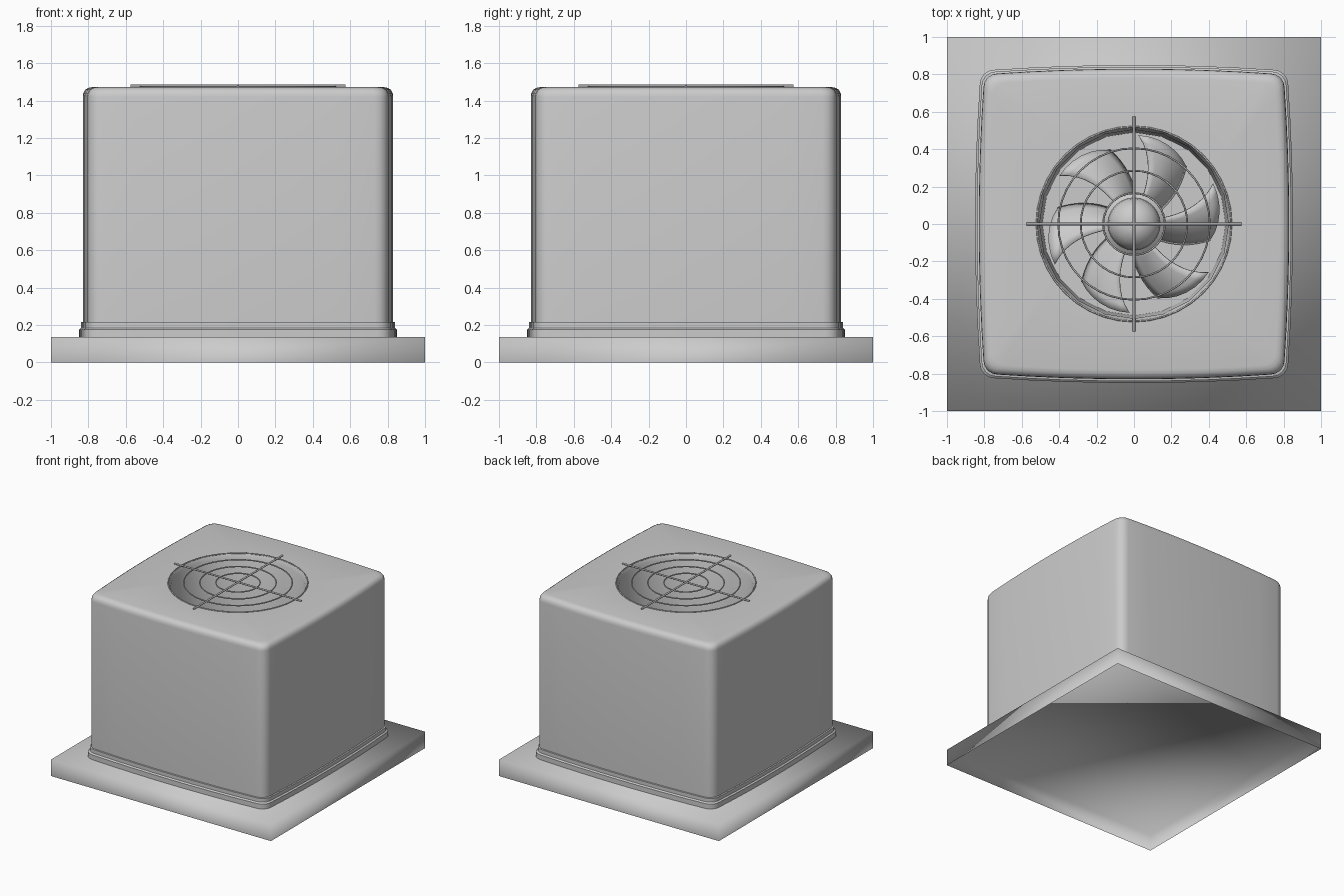
import bpy, bmesh
from math import sin, cos, pi, radians
from mathutils import Matrix

if "Cube" in bpy.data.objects:
    bpy.data.objects.remove(bpy.data.objects["Cube"])


def finish(name, bm, angle=35, recalc=True):
    if recalc:
        bmesh.ops.recalc_face_normals(bm, faces=bm.faces)
    me = bpy.data.meshes.new(name)
    bm.to_mesh(me)
    bm.free()
    for p in me.polygons:
        p.use_smooth = True
    if angle:
        me.set_sharp_from_angle(angle=radians(angle))
    ob = bpy.data.objects.new(name, me)
    bpy.context.collection.objects.link(ob)
    return ob


def loft(bm, rings):
    """Skin a list of closed point rings, returning the vertex rings."""
    vs = [[bm.verts.new(p) for p in r] for r in rings]
    for a, b in zip(vs, vs[1:]):
        n = len(a)
        for i in range(n):
            bm.faces.new((a[i], a[(i + 1) % n], b[(i + 1) % n], b[i]))
    return vs


def circle(r, z, n, phase=0):
    return [(r * cos(2 * pi * i / n + phase), r * sin(2 * pi * i / n + phase), z) for i in range(n)]


def cushion(half, z):
    """Square outline with bowed sides and rounded corners."""
    quarter = [(0.83 - 0.025 * (t / 0.73) ** 2, t) for t in (-0.73, -0.55, -0.37, -0.18, 0, 0.18, 0.37, 0.55, 0.73)]
    quarter += [(0.73 + 0.075 * cos(a), 0.73 + 0.075 * sin(a)) for a in (radians(22), radians(45), radians(68))]
    pts, s = [], half / 0.83
    for k in range(4):
        c, d = (1, 0, -1, 0)[k], (0, 1, 0, -1)[k]
        pts += [(s * (x * c - y * d), s * (x * d + y * c), z) for x, y in quarter]
    return pts


# Base plate: shallow tray, open underneath, softly shaded
bm = bmesh.new()
lower = [(-1, -1, 0), (1, -1, 0), (1, 1, 0), (-1, 1, 0)]
rings = loft(bm, [lower, [(x, y, 0.135) for x, y, z in lower]])
bm.faces.new(rings[1])
finish("base_plate", bm, angle=None, recalc=False)

# Housing: stepped skirt, tall walls, rounded shoulder, round opening
N = 20
bm = bmesh.new()
profile = [(0.85, 0.135), (0.85, 0.175), (0.84, 0.185), (0.84, 0.215), (0.83, 0.217), (0.83, 1.42),
           (0.827, 1.44), (0.817, 1.458), (0.80, 1.468), (0.78, 1.472)]
rings = loft(bm, [cushion(h, z) for h, z in profile])
hole = [bm.verts.new(p) for p in circle(0.52, 1.472, N)]
inner = [bm.edges.new((hole[i], hole[(i + 1) % N])) for i in range(N)]
top = rings[-1]
outer = [bm.edges.get((top[i], top[(i + 1) % len(top)])) for i in range(len(top))]
bmesh.ops.bridge_loops(bm, edges=outer + inner)
finish("housing", bm)

# Duct: deep cup below the opening
bm = bmesh.new()
rings = loft(bm, [circle(r, z, N) for r, z in ((0.52, 1.472), (0.505, 1.44), (0.49, 0.70))])
bm.faces.new(rings[-1])
bmesh.ops.recalc_face_normals(bm, faces=bm.faces)
bmesh.ops.reverse_faces(bm, faces=bm.faces)
finish("fan_duct", bm, recalc=False)

# Hub with domed cap
bm = bmesh.new()
hub = [(0.16, 0.70), (0.165, 0.88), (0.14, 0.90)]
rings = loft(bm, [circle(r, z, 12) for r, z in hub])
bm.faces.new(rings[-1])
finish("fan_hub", bm)
bm = bmesh.new()
rings = loft(bm, [circle(0.14 * cos(a * pi / 12), 0.90 + 0.12 * sin(a * pi / 12), 24) for a in range(6)])
bm.faces.new(rings[-1])
finish("hub_cap", bm, angle=60)

# Six swept, pitched blades
bm = bmesh.new()
S, T = 8, 6
for k in range(6):
    grid = []
    for i in range(S + 1):
        s = i / S
        row = []
        for j in range(T + 1):
            t = j / T
            r = 0.14 + s * (0.335 - 0.06 * t ** 2)
            lead = 72 + 15 * s ** 2
            trail = 26 + 22 * s
            a = radians(lead + (trail - lead) * t - 60 * k)
            z = 0.80 + (0.5 - t) * 0.15 + 0.03 * sin(pi * t)
            row.append(bm.verts.new((r * cos(a), r * sin(a), z)))
        grid.append(row)
    for i in range(S):
        for j in range(T):
            bm.faces.new((grid[i][j], grid[i][j + 1], grid[i + 1][j + 1], grid[i + 1][j]))
blades = finish("fan_blades", bm)
mod = blades.modifiers.new("thickness", "SOLIDIFY")
mod.thickness = 0.008
mod.offset = 0

# Guard: concentric wire rings and two crossing bars
for n, r in enumerate((0.52, 0.405, 0.285, 0.165)):
    bpy.ops.mesh.primitive_torus_add(major_radius=r, minor_radius=0.005, major_segments=40,
                                     minor_segments=6, location=(0, 0, 1.474))
    bpy.context.object.name = f"guard_ring_{n + 1}"
    bpy.ops.object.shade_smooth()
for n, rot in enumerate((Matrix.Rotation(pi / 2, 4, 'Y'), Matrix.Rotation(pi / 2, 4, 'X'))):
    bm = bmesh.new()
    bmesh.ops.create_cone(bm, cap_ends=True, segments=8, radius1=0.007, radius2=0.007, depth=1.15,
                          matrix=Matrix.Translation((0, 0, 1.478)) @ rot)
    finish(f"guard_bar_{n + 1}", bm, angle=50)
